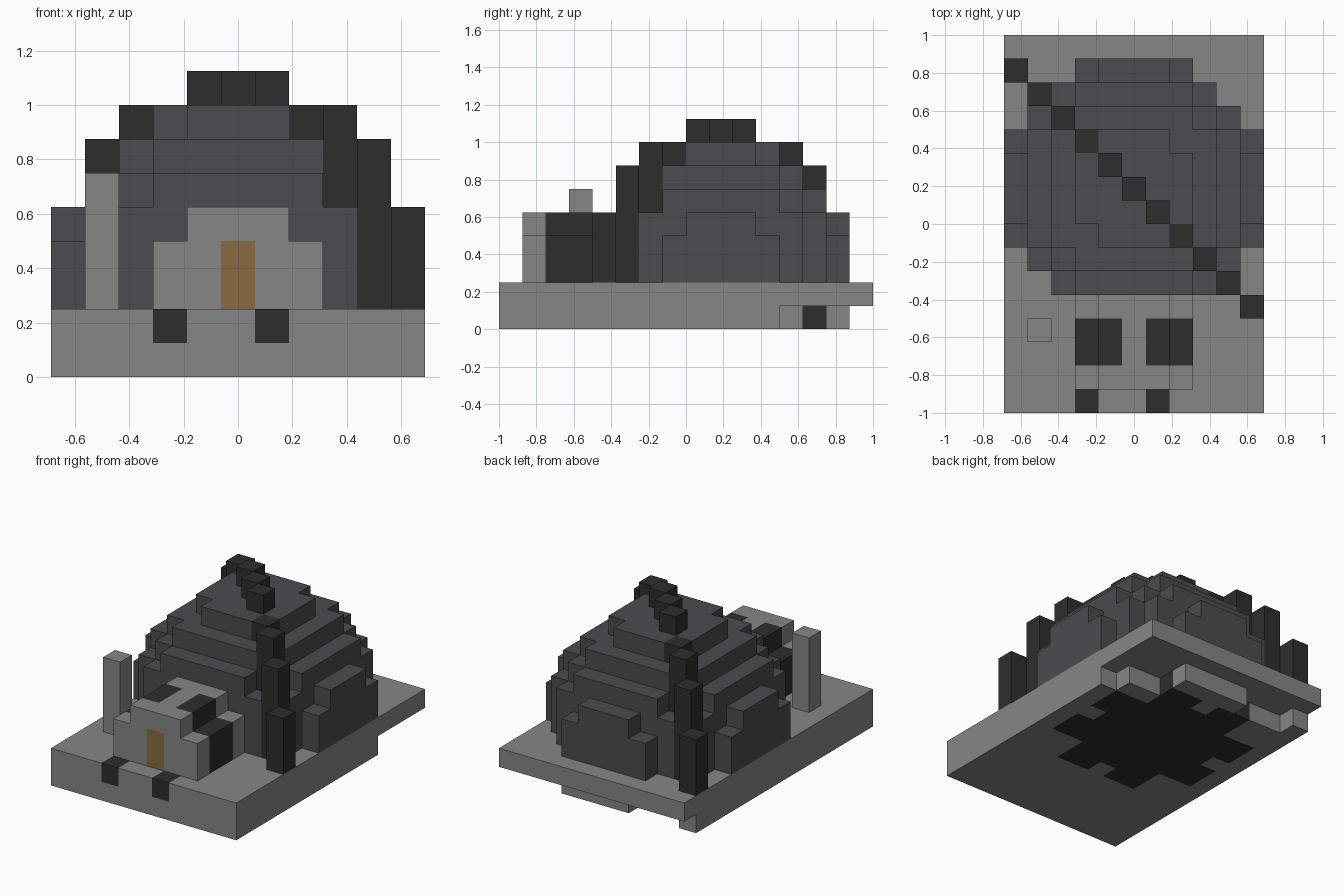
import bpy, bmesh
from mathutils import Vector

cube = bpy.data.objects.get("Cube")
if cube:
    bpy.data.objects.remove(cube, do_unlink=True)

UNIT = 0.125
NX, NY = 11, 16
CX, CY, CZ = 5, 9, 2          # dome centre cell
grid = {}                     # cell -> part name


def material(name, color):
    mat = bpy.data.materials.new(name)
    mat.use_nodes = True
    mat.diffuse_color = (*color, 1)
    mat.node_tree.nodes["Principled BSDF"].inputs["Base Color"].default_value = (*color, 1)
    return mat


stone = material("light stone", (0.24, 0.24, 0.24))
slate = material("slate", (0.072, 0.07, 0.08))
dark = material("dark stone", (0.027, 0.027, 0.027))
wood = material("wood", (0.25, 0.145, 0.05))


def fill(part, xs, ys, zs):
    for x in xs:
        for y in ys:
            for z in zs:
                grid[x, y, z] = part


# Base slab, with an uneven footing below its back edge
fill("base", range(NX), range(NY), [1])
footing_depth = [15, 14, 14, 14, 15, 15, 15, 15, 13, 13, 12]
for x, depth in enumerate(footing_depth):
    fill("base", [x], range(depth), [0])

# Dark round core showing on the underside
for x in range(NX):
    for y in range(NY):
        dx, dy = abs(x - CX), abs(y - CY)
        light_spot = (dx, dy) in {(3, 3), (4, 0), (0, 4)}
        if dx * dx + dy * dy <= 20 and not light_spot:
            grid[x, y, 0] = "foundation_core"

# Dark steps at the front edge
fill("front_steps", [3, 6], [0], [1])

# Stepped dome
for x in range(NX):
    for y in range(CY - 5, CY + 6):
        for z in range(CZ, CZ + 6):
            if (x - CX) ** 2 + (y - CY) ** 2 + (z - CZ) ** 2 <= 30.25:
                grid[x, y, z] = "dome"

# Diagonal rib over the dome, by distance from its centre
rib_top = [9, 9, 8, 8, 7, 5]
for d in range(-5, 6):
    fill("diagonal_rib", [CX + d], [CY - d], range(2, rib_top[abs(d)]))

# Entrance porch with dark side bands and a door
fill("porch", range(3, 8), range(1, 5), [2, 3])
fill("porch", range(4, 7), range(1, 5), [4])
fill("porch_bands", [3, 7], [2, 3], [2, 3])
fill("porch_bands", [4, 6], [2, 3], [4])
fill("door", [5], [1], [2, 3])

# Standing post
fill("post", [1], [3], range(2, 6))


def build(part, mat):
    """Make one object from the exposed sides of a part's cells."""
    bm = bmesh.new()
    for cell in [c for c, p in grid.items() if p == part]:
        for axis in range(3):
            for sign in (-1, 1):
                near = list(cell)
                near[axis] += sign
                if tuple(near) in grid:
                    continue
                normal, u, v = Vector(), Vector(), Vector()
                normal[axis] = sign
                u[(axis + 1) % 3] = 1
                v[(axis + 2) % 3] = sign
                mid = Vector(cell) + Vector((0.5, 0.5, 0.5)) + normal / 2
                corners = [mid + (a * u + b * v) / 2
                           for a, b in ((-1, -1), (1, -1), (1, 1), (-1, 1))]
                bm.faces.new([bm.verts.new(
                    ((p.x - NX / 2) * UNIT, (p.y - NY / 2) * UNIT, p.z * UNIT))
                    for p in corners])
    bmesh.ops.remove_doubles(bm, verts=bm.verts, dist=0.001)
    bmesh.ops.dissolve_limit(bm, angle_limit=0.02, verts=bm.verts, edges=bm.edges,
                             delimit={'NORMAL'})
    mesh = bpy.data.meshes.new(part)
    bm.to_mesh(mesh)
    bm.free()
    mesh.materials.append(mat)
    bpy.context.scene.collection.objects.link(bpy.data.objects.new(part, mesh))


for part, mat in (("base", stone), ("foundation_core", dark), ("front_steps", dark),
                  ("dome", slate), ("diagonal_rib", dark), ("porch", stone),
                  ("porch_bands", dark), ("door", wood), ("post", stone)):
    build(part, mat)
